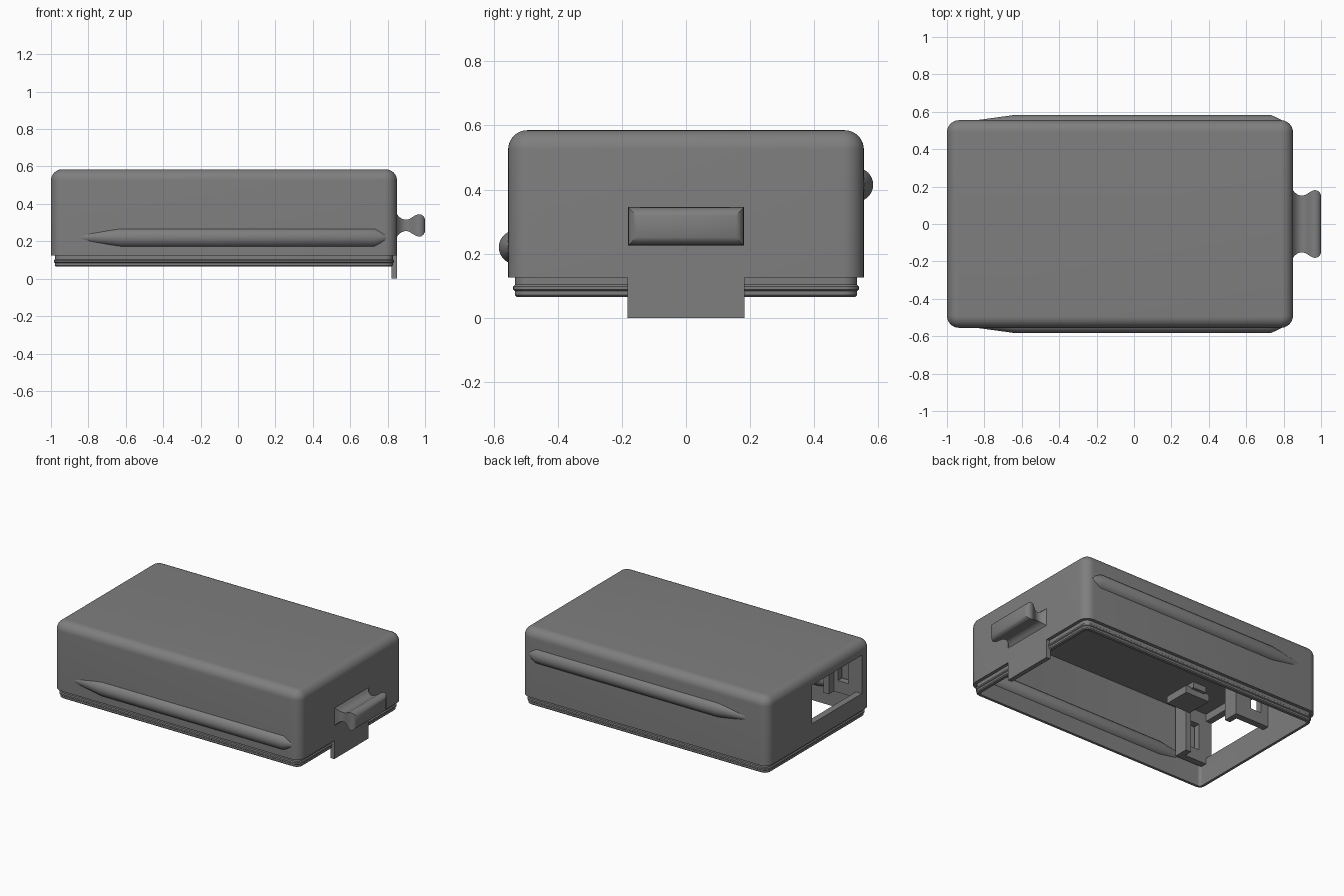
import bpy, bmesh, math
from mathutils import Vector

if "Cube" in bpy.data.objects:
    bpy.data.objects.remove(bpy.data.objects["Cube"])

grey = bpy.data.materials.new("mid_grey")
grey.diffuse_color = (0.21, 0.21, 0.21, 1)
grey.use_nodes = True
grey.node_tree.nodes["Principled BSDF"].inputs["Base Color"].default_value = grey.diffuse_color
CX, HX, HY, R = -0.075, 0.925, 0.555, 0.065   # case centre, half sizes, corner radius


def loft(name, rings, smooth=True):
    """Skin a list of equal-length rings and cap both ends."""
    bm = bmesh.new()
    loops = [[bm.verts.new(p) for p in r] for r in rings]
    n = len(loops[0])
    for a, b in zip(loops, loops[1:]):
        for i in range(n):
            bm.faces.new((a[i], a[(i + 1) % n], b[(i + 1) % n], b[i]))
    bm.faces.new(loops[0])
    bm.faces.new(loops[-1])
    bmesh.ops.recalc_face_normals(bm, faces=bm.faces)
    me = bpy.data.meshes.new(name)
    bm.to_mesh(me)
    bm.free()
    ob = bpy.data.objects.new(name, me)
    bpy.context.collection.objects.link(ob)
    me.materials.append(grey)
    if smooth:
        bpy.ops.object.select_all(action='DESELECT')
        ob.select_set(True)
        bpy.context.view_layer.objects.active = ob
        bpy.ops.object.shade_smooth_by_angle(angle=math.radians(32))
    return ob


def box(name, x, y, z):
    rings = [[(x[0], y[0], h), (x[1], y[0], h), (x[1], y[1], h), (x[0], y[1], h)] for h in z]
    return loft(name, rings, False)


def cut(ob, x, y, z):
    tool = box(ob.name + "_cutter", x, y, z)
    tool.hide_render = True
    tool.hide_set(True)
    tool.display_type = 'WIRE'
    m = ob.modifiers.new("opening", 'BOOLEAN')
    m.object, m.solver = tool, 'EXACT'


def rounded(inset, z, steps=8):
    """Horizontal rounded rectangle following the case outline."""
    r = max(R - inset, 0.012)
    pts = []
    for k, (sx, sy) in enumerate([(1, 1), (-1, 1), (-1, -1), (1, -1)]):
        for s in range(steps + 1):
            a = math.pi / 2 * (k + s / steps)
            pts.append((CX + sx * (HX - inset - r) + r * math.cos(a),
                        sy * (HY - inset - r) + r * math.sin(a), z))
    return pts


# Hollow case: inner ceiling, inner wall, ribbed lip, step, outer wall, rounded top
profile = [(0.045, 0.55), (0.045, 0.065), (0.027, 0.065), (0.021, 0.071), (0.021, 0.084),
           (0.016, 0.088), (0.016, 0.098), (0.022, 0.103), (0.022, 0.125), (0.0, 0.125)]
profile += [(0.06 * (1 - math.cos(t)), 0.525 + 0.06 * math.sin(t))
            for t in (math.pi / 16 * i for i in range(9))]
case = loft("case", [rounded(i, z) for i, z in profile])
cut(case, (-1.1, -0.9), (-0.455, 0.08), (0.24, 0.5))

# Locking tab below the end wall
box("tab", (0.82, 0.85), (-0.183, 0.183), (0.0, 0.22))

# Necked pull handle with rectangular sections
sections = [(0.84, 0.062), (0.85, 0.06), (0.86, 0.047), (0.875, 0.036), (0.89, 0.031),
            (0.905, 0.031), (0.92, 0.036), (0.935, 0.046), (0.95, 0.055), (0.965, 0.06),
            (0.98, 0.058), (0.992, 0.049), (1.0, 0.034)]
loft("handle", [[(x, sy * (h + 0.121), 0.285 + sz * h)
                 for sy, sz in ((-1, -1), (1, -1), (1, 1), (-1, 1))] for x, h in sections])


# Rounded grip ridges along both long sides
def ridge(name, side, z):
    rings = []
    for x, r in ((-0.9, 0.014), (-0.82, 0.024), (-0.63, 0.05), (0.73, 0.05), (0.79, 0.022)):
        rings.append([(x, side * (0.534 + r * math.cos(a)), z + r * 1.04 * math.sin(a))
                      for a in (math.pi * 2 * i / 24 for i in range(24))])
    loft(name, rings)


ridge("front_ridge", -1, 0.22)
ridge("back_ridge", 1, 0.415)

# Internal holder beside the end window
post = box("holder_post_front", (-0.96, -0.75), (-0.5, -0.455), (0.2, 0.56))
cut(post, (-0.9, -0.82), (-0.6, -0.4), (0.28, 0.46))
box("holder_lip_front", (-0.79, -0.75), (-0.455, -0.40), (0.2, 0.56))
post = box("holder_post_back", (-0.96, -0.70), (0.09, 0.135), (0.2, 0.56))
cut(post, (-0.9, -0.82), (0.0, 0.2), (0.28, 0.4))
box("holder_lip_back", (-0.74, -0.70), (0.03, 0.09), (0.2, 0.56))
box("ceiling_block", (-0.78, -0.6), (-0.4, -0.22), (0.47, 0.52))
box("ceiling_block_stem", (-0.74, -0.64), (-0.34, -0.2), (0.51, 0.56))
